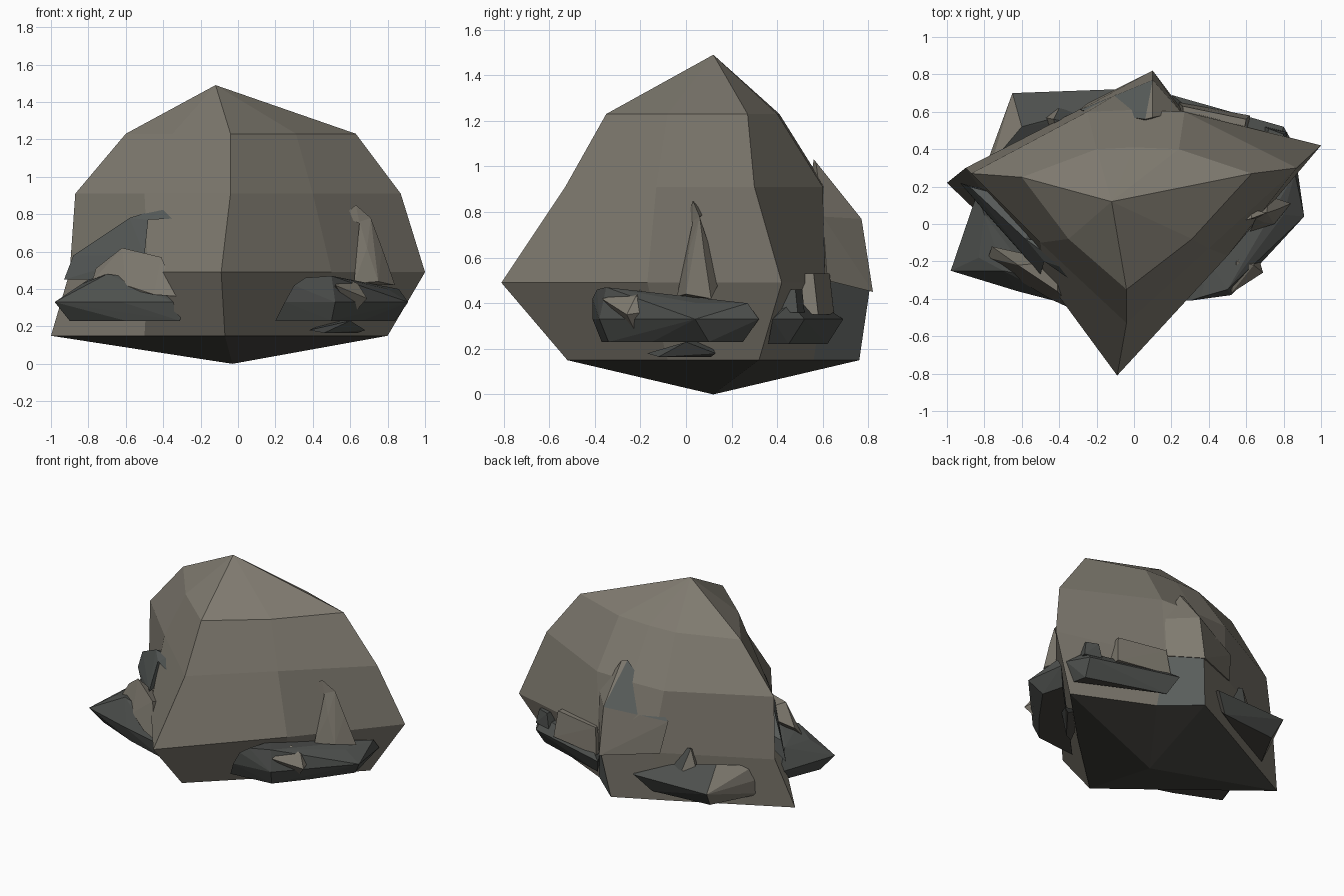
import bpy, bmesh


def material(name, rgb):
    m = bpy.data.materials.new(name)
    m.diffuse_color = (*rgb, 1)
    return m


STONE = material("warm grey stone", (0.212, 0.195, 0.160))
SLATE = material("dark slate", (0.074, 0.079, 0.074))
PALE = material("pale slate", (0.100, 0.110, 0.105))
BASE = material("dark underside", (0.064, 0.061, 0.053))


def finish(bm, name, mats, rule=None):
    """rule(normal, centre) gives the material index of a face."""
    bmesh.ops.recalc_face_normals(bm, faces=bm.faces)
    bm.normal_update()
    for f in bm.faces:
        if rule:
            f.material_index = int(rule(f.normal, f.calc_center_median()))
    me = bpy.data.meshes.new(name)
    bm.to_mesh(me)
    bm.free()
    for m in mats:
        me.materials.append(m)
    ob = bpy.data.objects.new(name, me)
    bpy.context.collection.objects.link(ob)
    return ob


def chunk(name, points, mats, rule=None):
    """Faceted stone: the hull around a few corner points."""
    bm = bmesh.new()
    for p in points:
        bm.verts.new(p)
    bmesh.ops.convex_hull(bm, input=bm.verts)
    loose = [v for v in bm.verts if not v.link_faces]
    bmesh.ops.delete(bm, geom=loose, context='VERTS')
    return finish(bm, name, mats, rule)


def at(z, *xy):
    return [(x, y, z) for x, y in xy]


def underside(no, c):
    return no.z < -0.7


# Boulder: stacked rings running front, front right, right, back, left, front left
rings = [
    at(0.15, (-0.07, -0.52), (0.40, -0.08), (0.80, 0.32), (0.28, 0.56),
       (0.05, 0.76), (-0.27, 0.60), (-1.00, 0.22), (-0.50, -0.18)),
    at(0.49, (-0.09, -0.81), (0.50, -0.17), (1.00, 0.42), (0.25, 0.61),
       (0.10, 0.81), (-0.20, 0.66), (-0.90, 0.30), (-0.48, -0.28)),
    at(0.91, (-0.04, -0.53), (0.40, -0.13), (0.87, 0.30), (0.27, 0.60),
       (0.00, 0.61), (-0.25, 0.60), (-0.87, 0.27), (-0.50, -0.10)),
    at(1.23, (-0.04, -0.35), (0.31, -0.08), (0.63, 0.27), (0.24, 0.40),
       (0.00, 0.41), (-0.20, 0.40), (-0.60, 0.25), (-0.35, -0.08)),
]
bm = bmesh.new()
loops = [[bm.verts.new(p) for p in ring] for ring in rings]
bottom = bm.verts.new((-0.03, 0.12, 0.0))
top = bm.verts.new((-0.12, 0.12, 1.49))
n = len(loops[0])
for i in range(n):
    j = (i + 1) % n
    for lo, hi in zip(loops, loops[1:]):
        bm.faces.new((lo[i], lo[j], hi[j], hi[i]))
    bm.faces.new((loops[0][j], loops[0][i], bottom))
    bm.faces.new((loops[-1][i], loops[-1][j], top))


def boulder_rule(no, c):
    if no.z < -0.7:
        return 1
    # the narrow lower facet beside the back corner is slate
    return 2 if c.z < 0.45 and 0.05 < c.x < 0.3 and c.y > 0.55 else 0


finish(bm, "boulder", [STONE, BASE, PALE], boulder_rule)

# Back corner outcrop with a slate slope facing up and left
chunk("back_outcrop", [
    (0.10, 0.77, 0.77), (0.10, 0.82, 0.45), (0.25, 0.62, 0.50), (-0.25, 0.645, 0.49),
    (-0.29, 0.61, 0.71), (0.06, 0.56, 1.03), (0.10, 0.57, 1.02), (0.25, 0.60, 0.78),
    (0.05, 0.50, 0.60)],
    [STONE, PALE], lambda no, c: no.x < -0.1 and no.z > 0.25)

# Front left ledge with its cap and the crag above
chunk("left_ledge",
      at(0.33, (-0.98, -0.25), (-0.62, -0.36), (-0.35, -0.43), (-0.29, -0.42), (-0.84, 0.16))
      + at(0.23, (-0.90, -0.20), (-0.60, -0.33), (-0.31, -0.42), (-0.80, 0.05))
      + [(-0.83, -0.18, 0.43), (-0.70, -0.25, 0.48), (-0.55, -0.28, 0.46),
         (-0.45, -0.35, 0.38), (-0.80, 0.05, 0.45), (-0.40, -0.20, 0.35)],
      [SLATE, BASE], underside)
chunk("left_cap", [
    (-0.76, -0.12, 0.51), (-0.62, -0.22, 0.62), (-0.41, -0.36, 0.57), (-0.32, -0.46, 0.36),
    (-0.60, -0.31, 0.42), (-0.45, -0.40, 0.37), (-0.78, -0.18, 0.44), (-0.40, -0.20, 0.50)],
    [STONE])
chunk("left_crag", [
    (-0.50, -0.27, 0.58), (-0.48, -0.20, 0.77), (-0.58, -0.08, 0.78),
    (-0.88, 0.20, 0.58), (-0.93, 0.22, 0.45), (-0.74, 0.00, 0.45), (-0.50, 0.10, 0.60)],
    [PALE, STONE], lambda no, c: no.x < -0.85)
chunk("left_hook", [
    (-0.48, -0.20, 0.77), (-0.36, -0.24, 0.85), (-0.28, -0.34, 0.78),
    (-0.58, -0.08, 0.78), (-0.35, -0.10, 0.82)], [PALE])

# Front right ledge with shard, fin and low slab
chunk("right_ledge",
      at(0.33, (0.25, -0.41), (0.52, -0.38), (0.67, -0.20), (0.91, 0.04), (0.87, 0.32))
      + at(0.23, (0.20, -0.37), (0.50, -0.34), (0.66, -0.15), (0.84, 0.10), (0.80, 0.25))
      + [(0.30, -0.41, 0.42), (0.36, -0.39, 0.46), (0.50, -0.35, 0.47), (0.58, -0.24, 0.42),
         (0.80, 0.05, 0.40), (0.86, 0.27, 0.40), (0.40, -0.20, 0.45)],
      [SLATE, BASE], underside)
chunk("right_shard", [
    (0.69, -0.26, 0.35), (0.55, -0.20, 0.46), (0.52, -0.37, 0.42), (0.65, -0.12, 0.37),
    (0.62, -0.22, 0.27), (0.50, -0.20, 0.36), (0.64, -0.22, 0.43)], [STONE])
chunk("right_fin", [
    (0.69, 0.01, 0.62), (0.62, -0.04, 0.43), (0.84, 0.11, 0.42), (0.77, 0.08, 0.62),
    (0.75, 0.00, 0.44), (0.71, 0.06, 0.78), (0.65, 0.03, 0.76), (0.72, 0.15, 0.50)], [STONE])
chunk("right_fin_tip", [
    (0.63, 0.03, 0.85), (0.56, 0.01, 0.79), (0.71, 0.06, 0.78), (0.65, 0.03, 0.75),
    (0.62, 0.08, 0.79)], [STONE])
chunk("right_foot", [
    (0.38, -0.17, 0.18), (0.46, -0.12, 0.165), (0.64, 0.11, 0.165), (0.68, 0.13, 0.18),
    (0.60, 0.00, 0.23), (0.50, 0.10, 0.23)], [SLATE, BASE], underside)

# Back right ledge and blocks
chunk("back_right_ledge",
      at(0.33, (0.80, 0.52), (0.20, 0.69), (0.88, 0.38), (0.30, 0.50))
      + at(0.22, (0.78, 0.45), (0.25, 0.62), (0.80, 0.36))
      + [(0.78, 0.46, 0.40), (0.28, 0.63, 0.37), (0.70, 0.40, 0.40)],
      [SLATE, BASE], underside)
chunk("back_right_block",
      at(0.35, (0.24, 0.65), (0.62, 0.58), (0.60, 0.46), (0.26, 0.50))
      + at(0.53, (0.26, 0.63), (0.60, 0.56), (0.58, 0.46), (0.28, 0.50)), [STONE])
chunk("back_right_stub",
      at(0.36, (0.70, 0.52), (0.82, 0.49), (0.80, 0.40), (0.68, 0.42))
      + at(0.46, (0.72, 0.51), (0.80, 0.48), (0.78, 0.41), (0.70, 0.43)), [SLATE])

# Back left ledge and nub
chunk("back_left_ledge",
      at(0.33, (-0.65, 0.70), (-0.10, 0.72), (-0.84, 0.18), (0.00, 0.60))
      + at(0.22, (-0.62, 0.62), (-0.20, 0.66), (-0.80, 0.28))
      + [(-0.60, 0.52, 0.46), (-0.30, 0.60, 0.41), (-0.76, 0.33, 0.42)],
      [SLATE, STONE, BASE], lambda no, c: 2 if no.z < -0.7 else no.x < -0.35)
chunk("back_left_nub", [
    (-0.43, 0.56, 0.54), (-0.38, 0.55, 0.53), (-0.48, 0.57, 0.40), (-0.32, 0.60, 0.40),
    (-0.40, 0.62, 0.40), (-0.40, 0.45, 0.50)], [SLATE, STONE], lambda no, c: no.x < -0.4)
